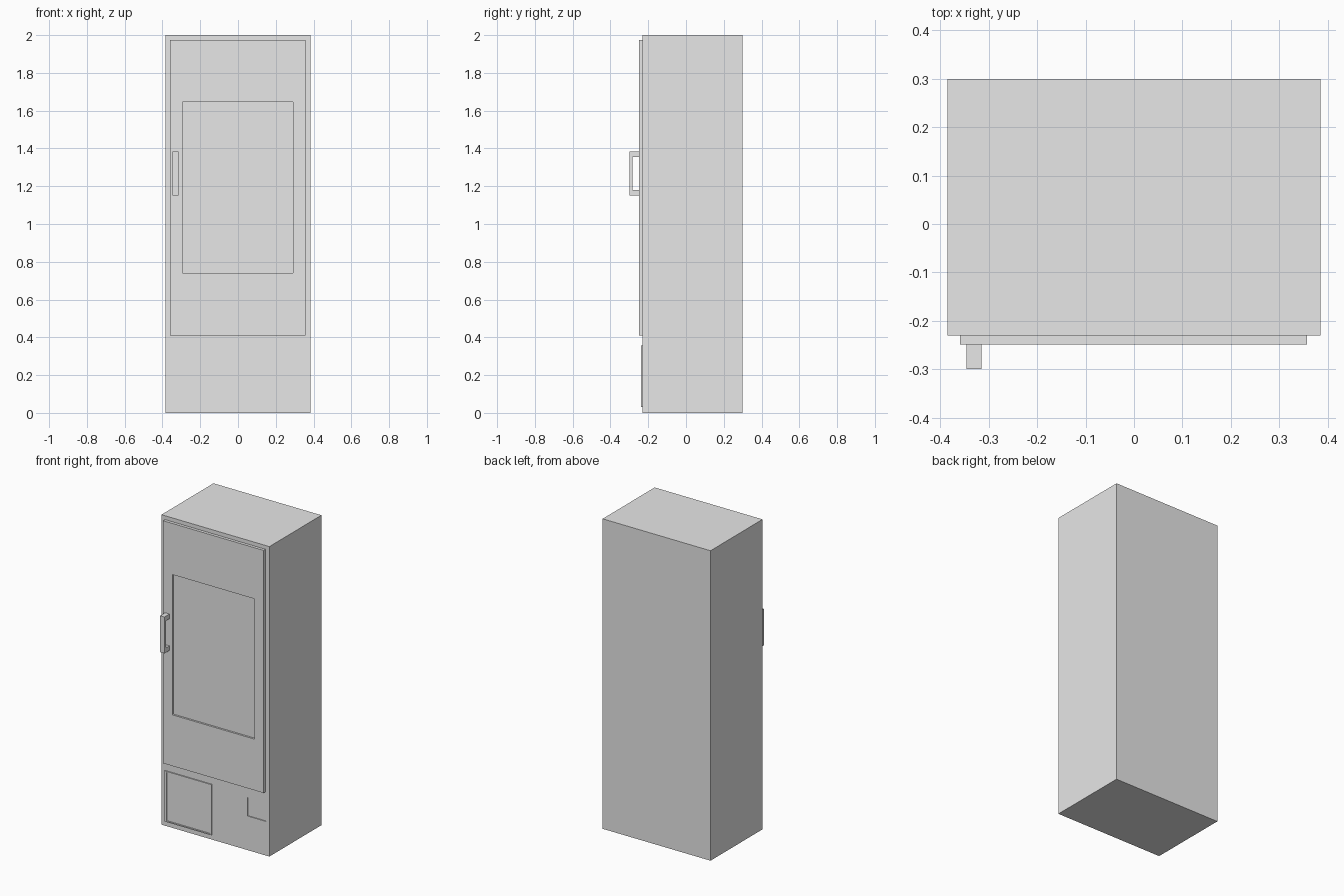
import bpy
import bmesh

if "Cube" in bpy.data.objects:
    bpy.data.objects.remove(bpy.data.objects["Cube"], do_unlink=True)

GREY = (0.8, 0.8, 0.8, 1.0)
grey = bpy.data.materials.new("plain grey")
grey.use_nodes = True
grey.diffuse_color = GREY
grey.node_tree.nodes["Principled BSDF"].inputs["Base Color"].default_value = GREY


def finish(bm, name):
    bmesh.ops.recalc_face_normals(bm, faces=bm.faces)
    mesh = bpy.data.meshes.new(name)
    bm.to_mesh(mesh)
    bm.free()
    mesh.materials.append(grey)
    obj = bpy.data.objects.new(name, mesh)
    bpy.context.collection.objects.link(obj)
    return obj


def recessed_box(name, outer, y_front, y_back, inner, depth):
    """Box with a rectangular recess in its front; rectangles are x0, x1, z0, z1."""
    bm = bmesh.new()
    bmesh.ops.create_cube(bm, size=1)
    for v in bm.verts:
        v.co = (outer[v.co.x > 0], y_front if v.co.y < 0 else y_back, outer[2 + (v.co.z > 0)])
    bm.normal_update()
    front = min(bm.faces, key=lambda f: f.calc_center_median().y)
    mid_x, mid_z = (outer[0] + outer[1]) / 2, (outer[2] + outer[3]) / 2
    bmesh.ops.inset_individual(bm, faces=[front], thickness=0.005)
    for v in front.verts:
        v.co.x, v.co.z = inner[v.co.x > mid_x], inner[2 + (v.co.z > mid_z)]
    pushed = bmesh.ops.extrude_discrete_faces(bm, faces=[front])["faces"][0]
    for v in pushed.verts:
        v.co.y += depth
    return finish(bm, name)


# Cabinet with a shallow control recess at the lower front
recessed_box("cabinet", (-0.385, 0.385, 0, 2), -0.23, 0.30, (0.23, 0.36, 0.22, 0.34), 0.006)

# Door with a sunken window
recessed_box("door", (-0.36, 0.357, 0.41, 1.975), -0.249, -0.23, (-0.295, 0.291, 0.74, 1.645), 0.012)

# Raised rim of the service panel
recessed_box("service_panel", (-0.36, -0.025, 0.03, 0.357), -0.237, -0.23,
             (-0.346, -0.035, 0.037, 0.35), 0.006)

# Handle: bracket profile extruded across its width
profile = [(-0.249, 1.15), (-0.30, 1.15), (-0.30, 1.385), (-0.249, 1.385),
           (-0.249, 1.355), (-0.284, 1.355), (-0.284, 1.18), (-0.249, 1.18)]
bm = bmesh.new()
side = bm.faces.new([bm.verts.new((-0.346, y, z)) for y, z in profile])
grown = bmesh.ops.extrude_face_region(bm, geom=[side])["geom"]
for v in grown:
    if isinstance(v, bmesh.types.BMVert):
        v.co.x = -0.315
finish(bm, "door_handle")
